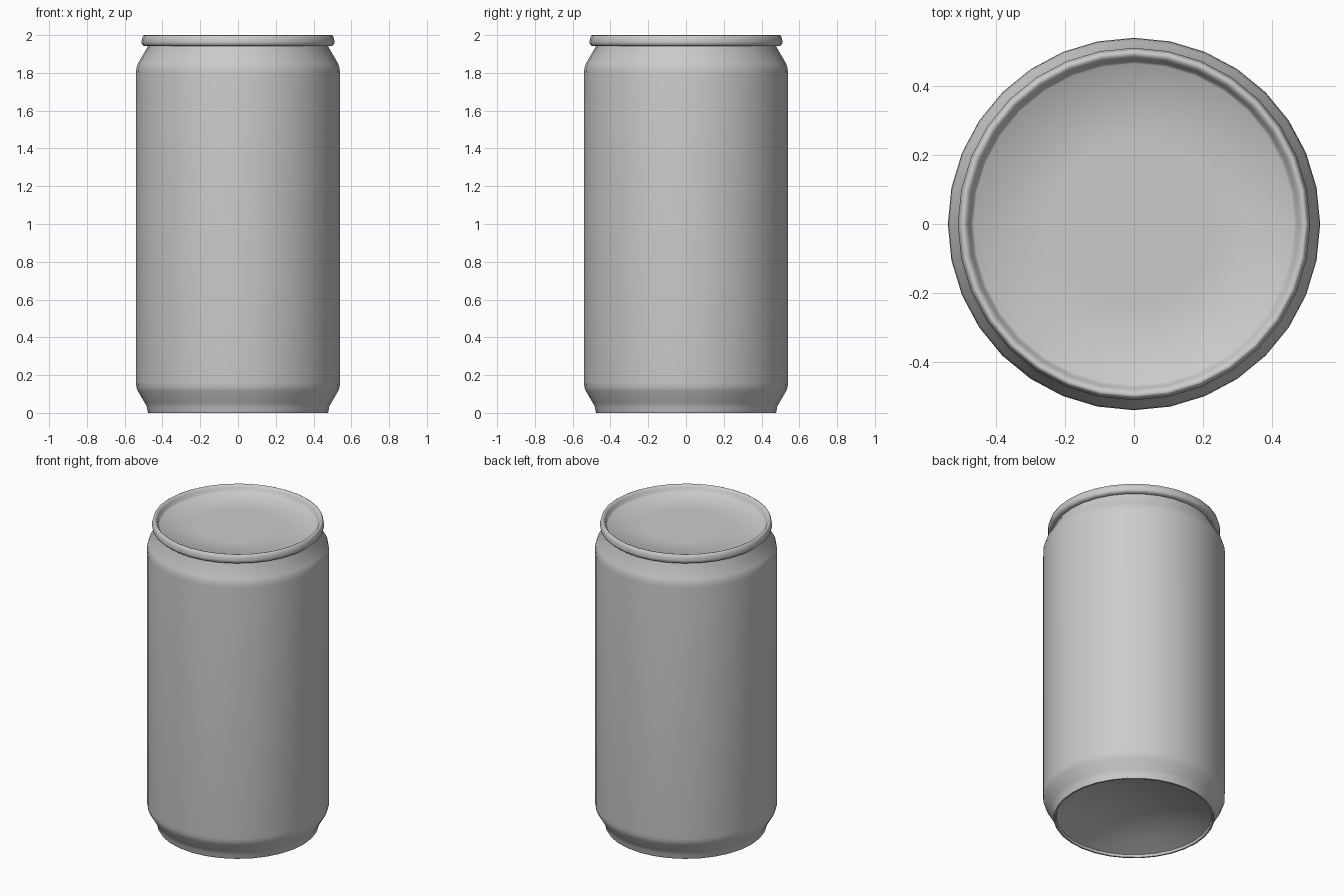
import bpy, bmesh, math

if "Cube" in bpy.data.objects:
    bpy.data.objects.remove(bpy.data.objects["Cube"])

SIDES = 32


def lathe(name, profile):
    """Revolve (radius, z) points around z; zero radius closes with a fan."""
    bm = bmesh.new()
    rings = []
    for r, z in profile:
        if r == 0:
            rings.append([bm.verts.new((0, 0, z))] * SIDES)
        else:
            rings.append([bm.verts.new((r * math.cos(2 * math.pi * i / SIDES),
                                        r * math.sin(2 * math.pi * i / SIDES), z))
                          for i in range(SIDES)])
    for a, b in zip(rings, rings[1:]):
        for i in range(SIDES):
            j = (i + 1) % SIDES
            bm.faces.new(list(dict.fromkeys((a[i], a[j], b[j], b[i]))))
    bmesh.ops.recalc_face_normals(bm, faces=bm.faces)
    mesh = bpy.data.meshes.new(name)
    bm.to_mesh(mesh)
    bm.free()
    obj = bpy.data.objects.new(name, mesh)
    bpy.context.collection.objects.link(obj)
    bpy.ops.object.select_all(action='DESELECT')
    obj.select_set(True)
    bpy.context.view_layer.objects.active = obj
    bpy.ops.object.shade_smooth_by_angle(angle=math.radians(50))
    return obj


# Domed underside, foot, straight wall, neck, rolled rim and recessed lid
base_dome = [(0.46 * t, 0.015 + 0.10 * (1 - t * t)) for t in (0, 0.25, 0.5, 0.75, 1)]
foot = [(0.465, 0.0), (0.475, 0.0), (0.48, 0.01), (0.481, 0.03)]
wall = [(0.495, 0.055), (0.53, 0.115), (0.538, 0.135), (0.54, 0.16),
        (0.54, 1.80), (0.538, 1.825), (0.53, 1.85)]
neck = [(0.48, 1.935), (0.48, 1.942)]
rim = [(0.50, 1.943), (0.509, 1.952), (0.511, 1.965), (0.508, 1.98),
       (0.503, 1.997), (0.497, 2.0), (0.488, 1.997), (0.480, 1.985)]
lid = [(0.472, 1.965), (0.465, 1.958), (0.24, 1.958), (0, 1.958)]
lathe("can_body", base_dome + foot + wall + neck + rim + lid)
